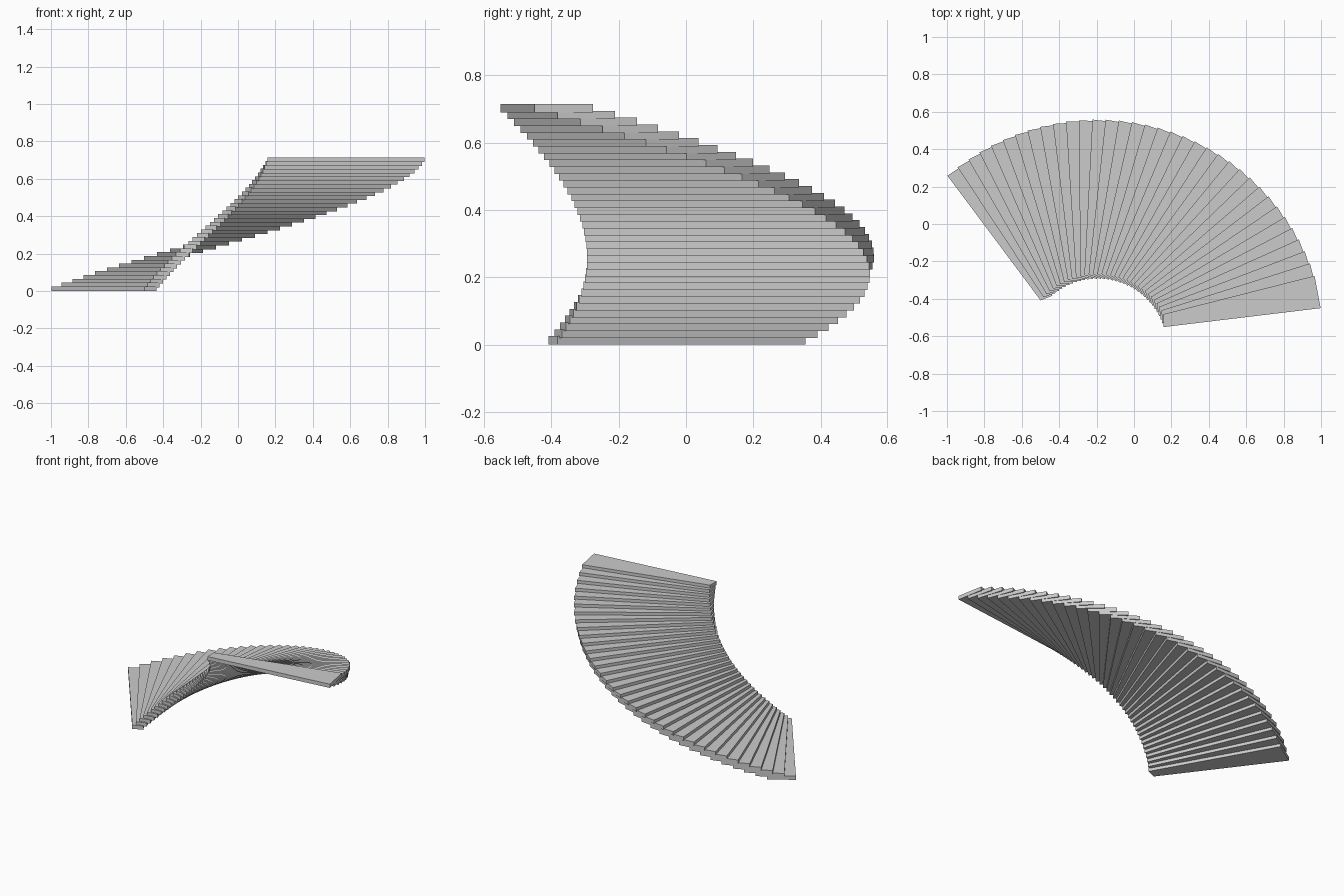
import bpy, math
from mathutils import Matrix, Vector

if "Cube" in bpy.data.objects:
    bpy.data.objects.remove(bpy.data.objects["Cube"])

STEPS = 35
RISE = 0.0203
THICK = 0.025
TURN = math.radians(-112.5)          # total sweep of the stair
START = math.radians(123.1)          # heading of the lowest tread
PIVOT = Vector((-0.195, -0.665, 0))

# tapered tread outline: radial distance, sideways offset
OUTLINE = [(0.368, 0.047), (1.212, -0.008), (1.212, 0.168), (0.381, 0.115)]


def tread_mesh():
    n = len(OUTLINE)
    verts = [(u, v, z) for z in (0, THICK) for u, v in OUTLINE]
    faces = [tuple(reversed(range(n))), tuple(range(n, 2 * n))]
    faces += [(i, (i + 1) % n, (i + 1) % n + n, i + n) for i in range(n)]
    mesh = bpy.data.meshes.new("tread")
    mesh.from_pydata(verts, [], faces)
    return mesh


# winding flight: the same tread turned and lifted step by step
mesh = tread_mesh()
for i in range(STEPS):
    step = bpy.data.objects.new(f"stair_step_{i + 1:02d}", mesh)
    bpy.context.collection.objects.link(step)
    angle = START + TURN * i / (STEPS - 1)
    lift = Vector((0, 0, RISE * i))
    step.matrix_world = Matrix.Translation(PIVOT + lift) @ Matrix.Rotation(angle, 4, 'Z')
